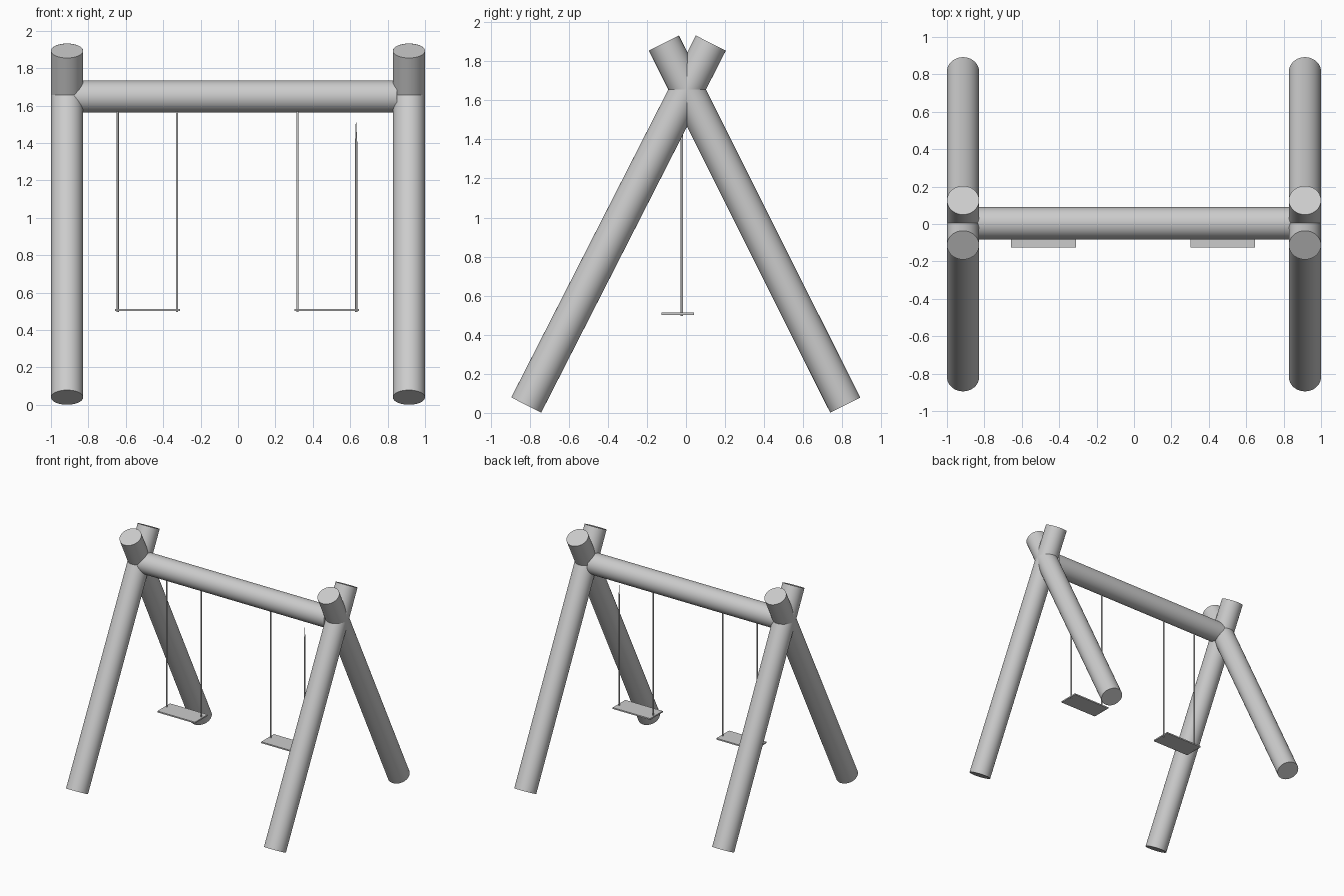
import bpy
from mathutils import Vector

if "Cube" in bpy.data.objects:
    bpy.data.objects.remove(bpy.data.objects["Cube"])


def pole(name, a, b, radius, sides=64, tip=None):
    """Round bar from a to b, optionally tapering to a tip radius."""
    a, b = Vector(a), Vector(b)
    d = b - a
    bpy.ops.mesh.primitive_cone_add(
        vertices=sides, radius1=radius, radius2=radius if tip is None else tip,
        depth=d.length, location=(a + b) / 2,
        rotation=d.to_track_quat('Z', 'Y').to_euler())
    ob = bpy.context.object
    ob.name = name
    bpy.ops.object.shade_smooth_by_angle()
    return ob


def box(name, lo, hi):
    lo, hi = Vector(lo), Vector(hi)
    bpy.ops.mesh.primitive_cube_add(size=1, location=(lo + hi) / 2)
    ob = bpy.context.object
    ob.name = name
    ob.scale = hi - lo
    bpy.ops.object.transform_apply(location=False, rotation=False, scale=True)
    return ob


# Crossed leg logs at each end
R = 0.086
for side, x in (("left", -0.914), ("right", 0.914)):
    pole(f"{side}_front_leg", (x, -0.818, 0.040), (x, 0.127, 1.893), R)
    pole(f"{side}_back_leg", (x, 0.815, 0.040), (x, -0.113, 1.893), R)

# Top beam resting in the crossings
pole("top_beam", (-0.91, 0.004, 1.648), (0.85, 0.004, 1.648), R)

# Seats
for side, x0, x1 in (("left", -0.657, -0.310), ("right", 0.302, 0.648)):
    box(f"{side}_seat", (x0, -0.125, 0.502), (x1, 0.042, 0.513))

# Ropes, passing through the seats
ROPE_R, Y = 0.006, -0.021
for i, x in enumerate((-0.643, -0.326, 0.318)):
    pole(f"rope_{i + 1}", (x, Y, 0.497), (x, Y, 1.60), ROPE_R, 16)

# Last rope ends in a tapered tip below the beam
pole("rope_4", (0.632, Y, 0.497), (0.632, Y, 1.40), ROPE_R, 16)
pole("rope_4_tip", (0.632, Y, 1.40), (0.631, Y, 1.515), ROPE_R, 16, 0.001)
